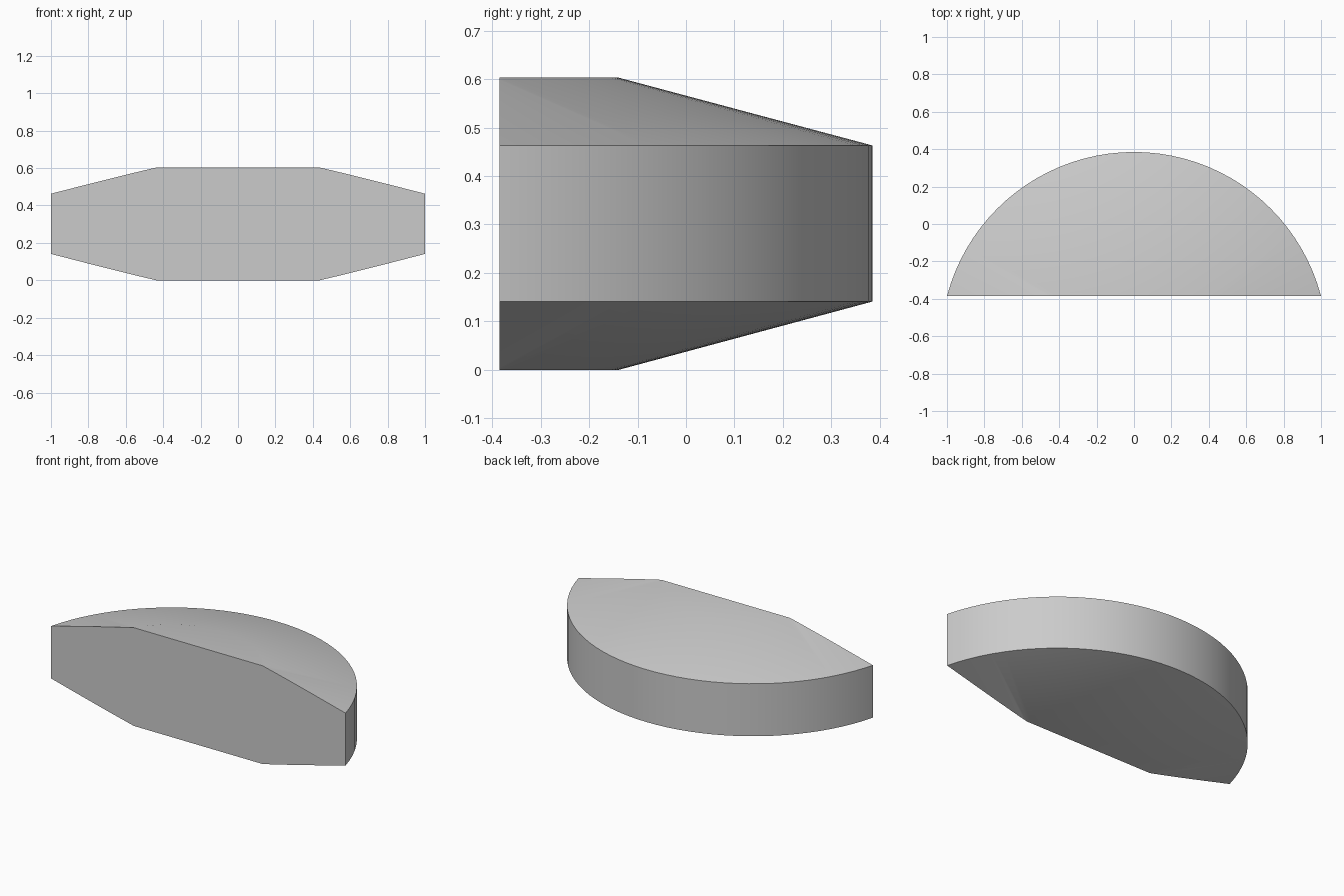
import bpy, bmesh, math
from mathutils import Vector

cube = bpy.data.objects.get("Cube")
if cube:
    bpy.data.objects.remove(cube, do_unlink=True)

SEGMENTS = 96
AXIS_Y = -0.649      # centre of the round disc
CUT_Y = -0.385       # flat front face

# One flat grey
grey = bpy.data.materials.new("plain grey")
grey.use_nodes = True
colour = (0.6, 0.6, 0.6, 1)
grey.diffuse_color = colour
grey.node_tree.nodes["Principled BSDF"].inputs["Base Color"].default_value = colour

# Lathe the bevelled disc profile (radius, height)
profile = [(0, 0), (0.51, 0), (1.034, 0.141), (1.034, 0.463), (0.51, 0.603), (0, 0.603)]
bm = bmesh.new()
verts = [bm.verts.new((r, AXIS_Y, z)) for r, z in profile]
edges = [bm.edges.new(pair) for pair in zip(verts, verts[1:])]
bmesh.ops.spin(bm, geom=verts + edges, cent=(0, AXIS_Y, 0), axis=(0, 0, 1),
               angle=math.tau, steps=SEGMENTS)
bmesh.ops.remove_doubles(bm, verts=bm.verts, dist=0.0005)

# Slice off the front and cap the flat face
cut = bmesh.ops.bisect_plane(bm, geom=bm.verts[:] + bm.edges[:] + bm.faces[:],
                             plane_co=Vector((0, CUT_Y, 0)), plane_no=Vector((0, -1, 0)),
                             clear_outer=True)
rim = [e for e in cut["geom_cut"] if isinstance(e, bmesh.types.BMEdge)]
bmesh.ops.holes_fill(bm, edges=rim, sides=0)

# Merge each flat top and bottom into a single face
bmesh.ops.dissolve_limit(bm, angle_limit=math.radians(0.1), verts=bm.verts[:], edges=bm.edges[:])
bmesh.ops.recalc_face_normals(bm, faces=bm.faces[:])

mesh = bpy.data.meshes.new("bevelled_disc_segment")
bm.to_mesh(mesh)
bm.free()
mesh.materials.append(grey)
segment = bpy.data.objects.new("bevelled_disc_segment", mesh)
bpy.context.collection.objects.link(segment)

# Smooth curved surfaces, crisp outer edges
bpy.context.view_layer.objects.active = segment
segment.select_set(True)
bpy.ops.object.shade_smooth_by_angle(angle=math.radians(30))
